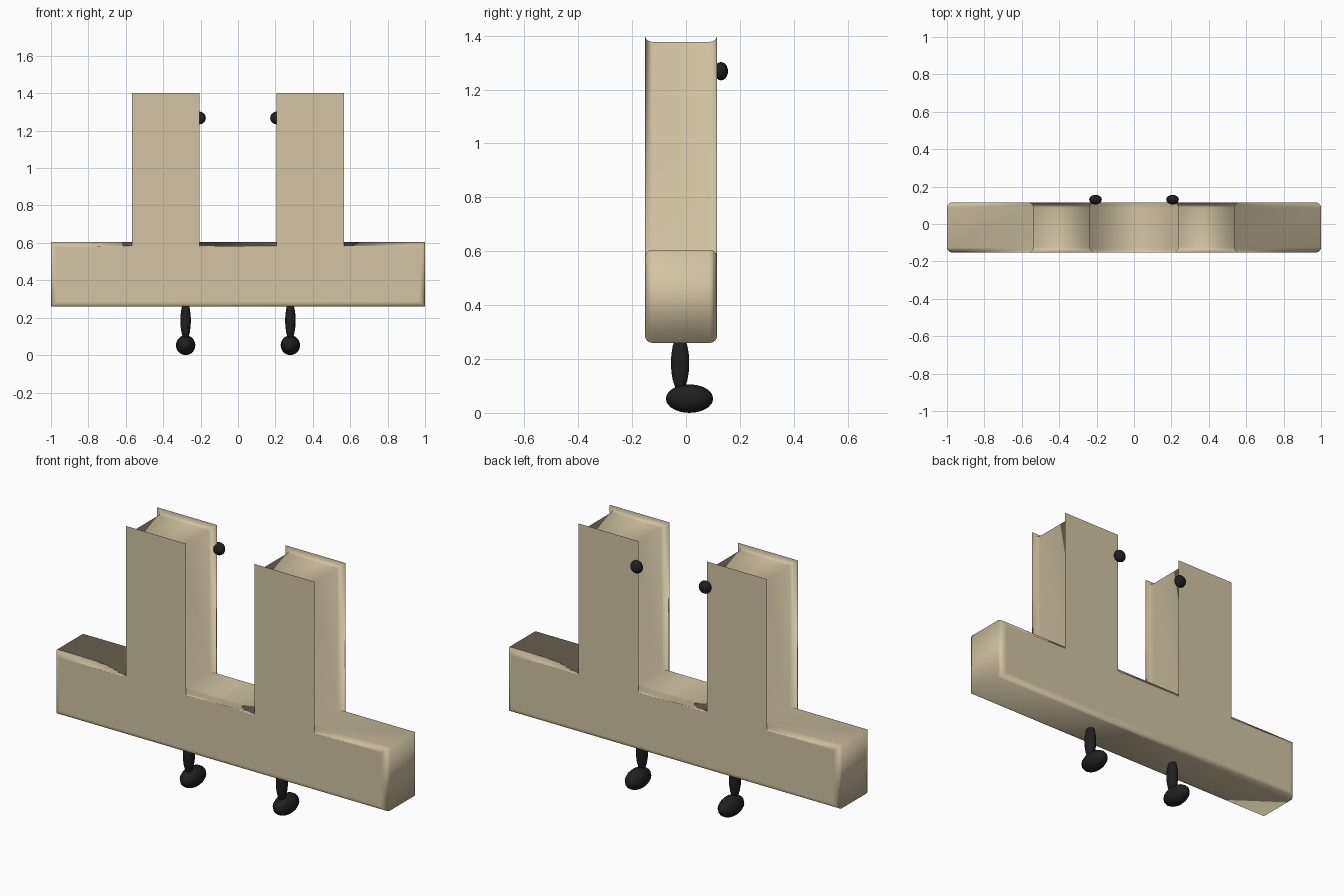
import bpy, bmesh, math

if "Cube" in bpy.data.objects:
    bpy.data.objects.remove(bpy.data.objects["Cube"])


def material(name, rgb):
    m = bpy.data.materials.new(name)
    m.diffuse_color = (*rgb, 1)
    m.use_nodes = True
    m.node_tree.nodes["Principled BSDF"].inputs["Base Color"].default_value = m.diffuse_color
    return m


tan = material("tan", (0.65, 0.56, 0.37))
black = material("black", (0.014, 0.014, 0.015))


def outline(end, low, deck, inner, outer, top):
    """Closed mirrored x-z outline: a long base with two towers."""
    right = [(end, low), (end, deck), (outer, deck), (outer, top),
             (inner, top), (inner, deck)]
    return right + [(-x, z) for x, z in reversed(right)]


# Body: the base edges round outward, the tower edges flare to thin lips
face = outline(0.972, 0.286, 0.578, 0.207, 0.568, 1.402)
core = outline(1.0, 0.26, 0.605, 0.236, 0.538, 1.377)
FRONT, BACK, R, STEPS = -0.152, 0.115, 0.027, 6

layers = []
for i in range(STEPS + 1):
    a = math.pi / 2 * i / STEPS
    layers.append((math.sin(a), FRONT + R * (1 - math.cos(a))))
layers += [(s, FRONT + BACK - y) for s, y in reversed(layers)]

bm = bmesh.new()


def ring(s, y):
    return [bm.verts.new((f[0] + (c[0] - f[0]) * s, y, f[1] + (c[1] - f[1]) * s))
            for f, c in zip(face, core)]


rings = [ring(s, y) for s, y in layers]
n = len(face)
for a, b in zip(rings, rings[1:]):
    for i in range(n):
        j = (i + 1) % n
        bm.faces.new((a[j], a[i], b[i], b[j])).smooth = True

# Flat front and back panels with crisp borders
bm.faces.new(ring(0, FRONT))
bm.faces.new(ring(0, BACK)[::-1])

mesh = bpy.data.meshes.new("body")
bm.to_mesh(mesh)
bm.free()
mesh.materials.append(tan)
bpy.context.collection.objects.link(bpy.data.objects.new("body", mesh))


def ellipsoid(name, center, radii):
    bpy.ops.mesh.primitive_uv_sphere_add(segments=16, ring_count=10, location=center)
    ob = bpy.context.object
    ob.name = name
    ob.scale = radii
    ob.data.materials.append(black)
    bpy.ops.object.shade_smooth()


# Legs, feet and rear knobs on both sides
for side, tag in ((-1, "left"), (1, "right")):
    ellipsoid(tag + "_leg", (side * 0.28, -0.022, 0.185), (0.028, 0.034, 0.105))
    ellipsoid(tag + "_foot", (side * 0.28, 0.013, 0.053), (0.052, 0.088, 0.053))
    ellipsoid(tag + "_knob", (side * 0.206, 0.13, 1.268), (0.034, 0.026, 0.034))
